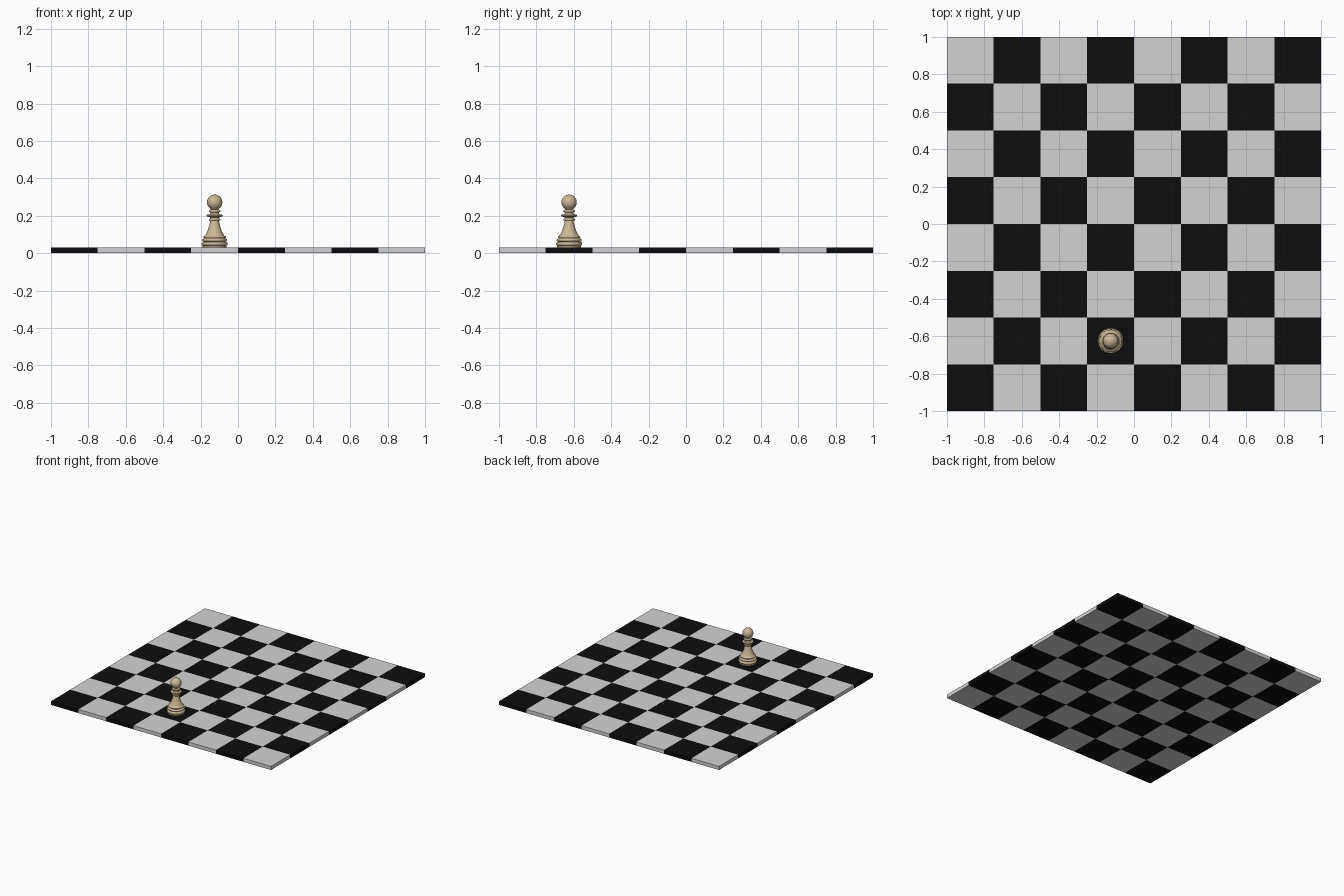
import bpy, bmesh, math
from mathutils import Vector

if "Cube" in bpy.data.objects:
    bpy.data.objects.remove(bpy.data.objects["Cube"])


def material(name, rgb):
    m = bpy.data.materials.new(name)
    m.diffuse_color = (*rgb, 1)
    m.use_nodes = True
    m.node_tree.nodes["Principled BSDF"].inputs["Base Color"].default_value = m.diffuse_color
    return m


black = material("black", (0.004, 0.004, 0.004))
pale = material("pale grey", (0.65, 0.65, 0.65))
tan = material("tan", (0.60, 0.48, 0.30))

THICK = 0.03
SQUARE = 0.25


def add_object(name, bm, mats):
    bmesh.ops.recalc_face_normals(bm, faces=bm.faces[:])
    mesh = bpy.data.meshes.new(name)
    bm.to_mesh(mesh)
    bm.free()
    for m in mats:
        mesh.materials.append(m)
    ob = bpy.data.objects.new(name, mesh)
    bpy.context.collection.objects.link(ob)
    return ob


# Board: 8 x 8 grid extruded to a slab, coloured by checker rule
bm = bmesh.new()
bmesh.ops.create_grid(bm, x_segments=8, y_segments=8, size=1)
top = bmesh.ops.extrude_face_region(bm, geom=bm.faces[:], use_keep_orig=True)
verts = [g for g in top["geom"] if isinstance(g, bmesh.types.BMVert)]
bmesh.ops.translate(bm, verts=verts, vec=(0, 0, THICK))
for f in bm.faces:
    c = f.calc_center_median() * 0.999
    f.material_index = (math.floor((c.x + 1) / SQUARE) + math.floor((c.y + 1) / SQUARE)) % 2
add_object("board", bm, [black, pale])


# Pawn: turned profile of (radius, height) with rounded beads
def bead(r, z, h, steps=6):
    """Half-round moulding: outer radius r, centre z, half-height h."""
    angles = [-math.pi / 2 + math.pi * i / steps for i in range(steps + 1)]
    return [(r - h + h * math.cos(a), z + h * math.sin(a)) for a in angles]


profile = [(0, 0.030), (0.064, 0.030), (0.064, 0.038)]
profile += bead(0.070, 0.050, 0.011)
profile += [(0.063, 0.063)]
profile += bead(0.067, 0.070, 0.007)
profile += [(0.058, 0.079)]
profile += bead(0.060, 0.086, 0.006)
profile += [(0.052, 0.094), (0.044, 0.106), (0.037, 0.122), (0.031, 0.140),
            (0.026, 0.158), (0.023, 0.174)]
profile += bead(0.031, 0.179, 0.005)
profile += [(0.024, 0.187), (0.026, 0.193)]
profile += bead(0.043, 0.201, 0.005)
profile += [(0.026, 0.208), (0.022, 0.214)]
profile += bead(0.031, 0.225, 0.006)
profile += [(0.020, 0.234)]
R, ZC = 0.041, 0.272
start = -math.acos(0.020 / R)
profile += [(R * math.cos(a), ZC + R * math.sin(a))
            for a in (start + (math.pi / 2 - start) * i / 16 for i in range(1, 16))]
profile += [(0, ZC + R)]

bm = bmesh.new()
pts = [bm.verts.new((r, 0, z)) for r, z in profile]
edges = [bm.edges.new(p) for p in zip(pts, pts[1:])]
bmesh.ops.spin(bm, geom=pts + edges, cent=(0, 0, 0), axis=(0, 0, 1),
               angle=2 * math.pi, steps=48, use_merge=True)
bmesh.ops.remove_doubles(bm, verts=bm.verts[:], dist=0.00005)
pawn = add_object("pawn", bm, [tan])
pawn.location = Vector((-0.125, -0.625, 0))

bpy.ops.object.select_all(action='DESELECT')
pawn.select_set(True)
bpy.context.view_layer.objects.active = pawn
bpy.ops.object.shade_smooth_by_angle(angle=math.radians(40))
